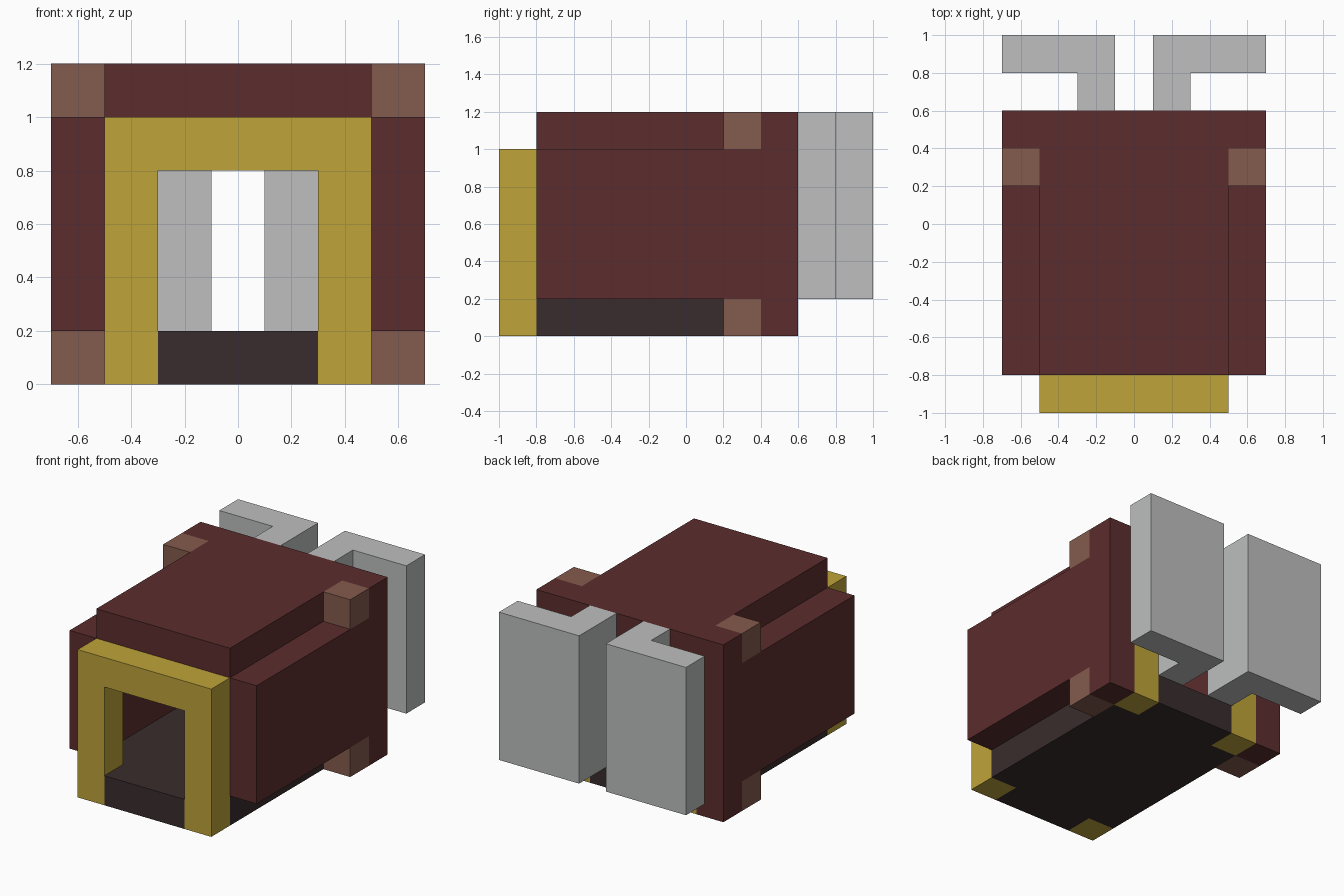
import bpy
import bmesh
from mathutils import Vector

cube = bpy.data.objects.get("Cube")
if cube:
    bpy.data.objects.remove(cube, do_unlink=True)


def material(name, rgb):
    """Flat material from a display colour, stored as linear values."""
    linear = [((c / 255 + 0.055) / 1.055) ** 2.4 for c in rgb]
    mat = bpy.data.materials.new(name)
    mat.use_nodes = True
    mat.diffuse_color = (*linear, 1)
    mat.node_tree.nodes["Principled BSDF"].inputs["Base Color"].default_value = (*linear, 1)
    return mat


maroon = material("maroon", (92, 45, 45))
yellow = material("mustard yellow", (191, 164, 58))
grey = material("light grey", (189, 191, 190))
brown = material("light brown", (132, 91, 77))
dark = material("dark brown", (58, 44, 45))


def prism(name, outline, axis, lo, hi, mat, side=1):
    """Extrude an outline along y (outline in x, z) or z (outline in x, y)."""
    bm = bmesh.new()
    place = (lambda a, b: (side * a, lo, b)) if axis == "y" else (lambda a, b: (side * a, b, lo))
    face = bm.faces.new([bm.verts.new(place(a, b)) for a, b in outline])
    step = Vector((0, hi - lo, 0)) if axis == "y" else Vector((0, 0, hi - lo))
    new = bmesh.ops.extrude_face_region(bm, geom=[face])["geom"]
    bmesh.ops.translate(bm, vec=step, verts=[g for g in new if isinstance(g, bmesh.types.BMVert)])
    bmesh.ops.recalc_face_normals(bm, faces=bm.faces[:])
    mesh = bpy.data.meshes.new(name)
    bm.to_mesh(mesh)
    bm.free()
    mesh.materials.append(mat)
    obj = bpy.data.objects.new(name, mesh)
    bpy.context.collection.objects.link(obj)
    return obj


def rect(a0, a1, b0, b1):
    return [(a0, b0), (a1, b0), (a1, b1), (a0, b1)]


def arch(outer, inner, top, lintel):
    """Upside-down U standing on the ground."""
    return [(-outer, 0), (-outer, top), (outer, top), (outer, 0),
            (inner, 0), (inner, lintel), (-inner, lintel), (-inner, 0)]


# Arched frames at both ends, and the collar round the back one
prism("front_frame", arch(0.5, 0.3, 1.0, 0.8), "y", -1.0, -0.8, yellow)
prism("back_frame", arch(0.5, 0.3, 1.0, 0.8), "y", 0.4, 0.6, yellow)
prism("back_collar", arch(0.7, 0.5, 1.2, 1.0), "y", 0.4, 0.6, maroon)

# Floor, narrowed between the frame legs
half = [(0.3, -1.0), (0.3, -0.8), (0.5, -0.8), (0.5, 0.4), (0.3, 0.4), (0.3, 0.6)]
prism("floor", half + [(-x, y) for x, y in reversed(half)], "z", 0, 0.2, dark)

# Roof
prism("roof", rect(-0.5, 0.5, -0.8, 0.4), "z", 1.0, 1.2, maroon)

# Walls, corner blocks and open rear doors on each side
door = [(0.1, 0.6), (0.3, 0.6), (0.3, 0.8), (0.7, 0.8), (0.7, 1.0), (0.1, 1.0)]
for label, side in (("left", 1), ("right", -1)):
    prism(label + "_wall", rect(0.5, 0.7, -0.8, 0.4), "z", 0.2, 1.0, maroon, side)
    prism(label + "_lower_block", rect(0.5, 0.7, 0.2, 0.4), "z", 0, 0.2, brown, side)
    prism(label + "_upper_block", rect(0.5, 0.7, 0.2, 0.4), "z", 1.0, 1.2, brown, side)
    prism(label + "_rear_door", door, "z", 0.2, 1.2, grey, side)
